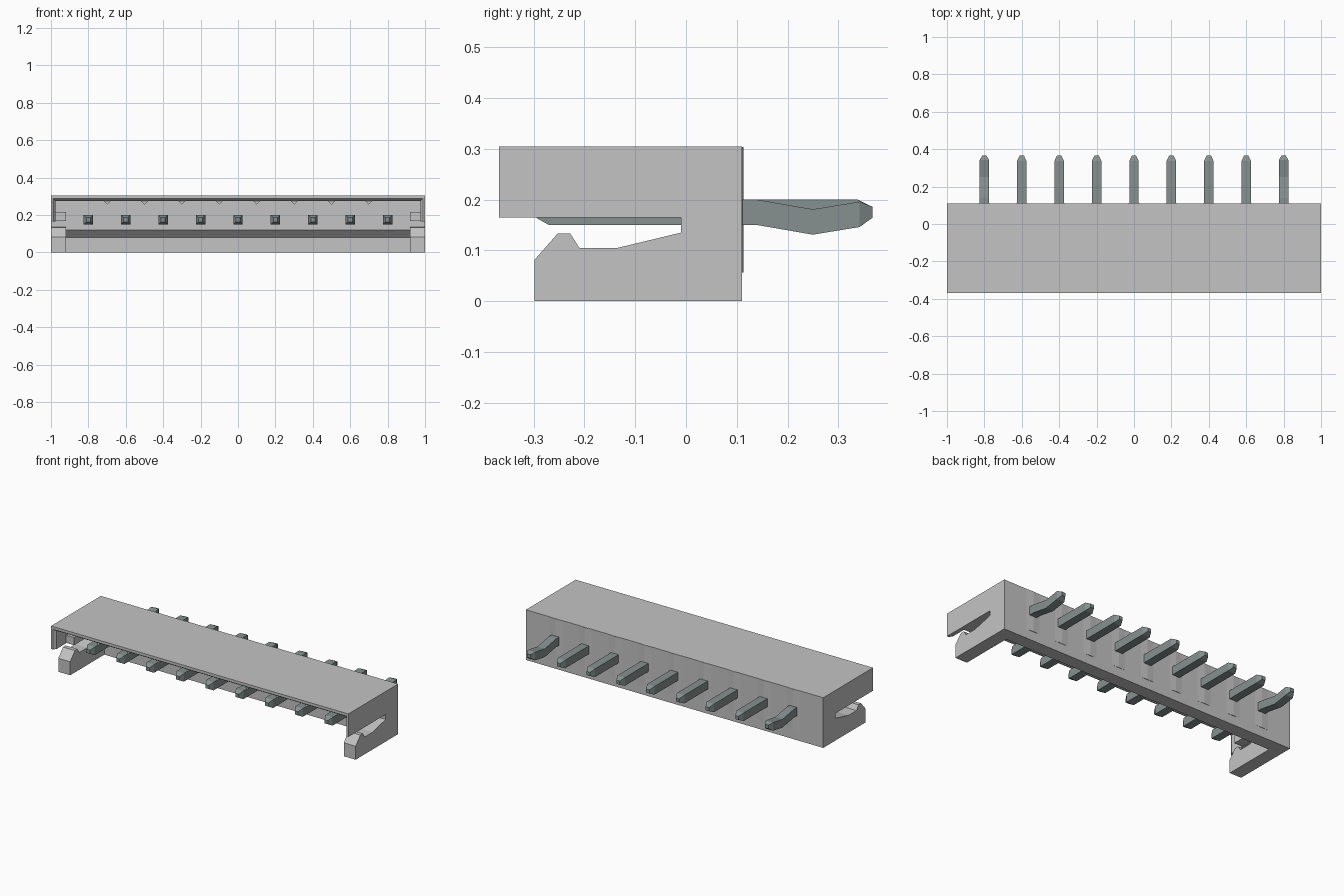
import bpy
import bmesh

default = bpy.data.objects.get("Cube")
if default:
    bpy.data.objects.remove(default, do_unlink=True)


def material(name, color):
    m = bpy.data.materials.new(name)
    m.use_nodes = True
    m.diffuse_color = (*color, 1)
    m.node_tree.nodes["Principled BSDF"].inputs["Base Color"].default_value = (*color, 1)
    return m


PLASTIC = material("light grey plastic", (0.55, 0.55, 0.55))
METAL = material("grey green metal", (0.24, 0.285, 0.28))


def loft(name, rings, mat):
    """Skin a row of matching closed rings and cap both ends."""
    bm = bmesh.new()
    rows = [[bm.verts.new(p) for p in ring] for ring in rings]
    n = len(rows[0])
    for a, b in zip(rows, rows[1:]):
        for i in range(n):
            j = (i + 1) % n
            bm.faces.new((a[i], a[j], b[j], b[i]))
    bm.faces.new(rows[0][::-1])
    bm.faces.new(rows[-1])
    bmesh.ops.recalc_face_normals(bm, faces=bm.faces)
    mesh = bpy.data.meshes.new(name)
    bm.to_mesh(mesh)
    bm.free()
    mesh.materials.append(mat)
    obj = bpy.data.objects.new(name, mesh)
    bpy.context.collection.objects.link(obj)
    return obj


def extrude_x(name, profile, x0, x1):
    return loft(name, [[(x, y, z) for y, z in profile] for x in (x0, x1)], PLASTIC)


def extrude_z(name, plan, z0, z1):
    return loft(name, [[(x, y, z) for x, y in plan] for z in (z0, z1)], PLASTIC)


# Back wall with an undercut foot, and the roof with a lead-in edge
extrude_x("back_wall", [(0.11, 0), (0.11, 0.305), (-0.01, 0.305), (-0.01, 0.12),
                        (0.03, 0.08), (0.03, 0)], -1, 1)
extrude_x("roof", [(-0.01, 0.305), (-0.368, 0.305), (-0.368, 0.288),
                   (-0.35, 0.276), (-0.01, 0.276)], -1, 1)

# End walls, latch arms and guide blocks, one set per side
arm = [(-0.298, 0), (0.11, 0), (0.11, 0.135), (-0.01, 0.135), (-0.135, 0.105),
       (-0.21, 0.105), (-0.228, 0.133), (-0.253, 0.133), (-0.298, 0.082)]
for s, side in ((1, "left"), (-1, "right")):
    extrude_x(side + "_latch_arm", arm, s * 0.92, s)
    extrude_z(side + "_end_wall", [(s * 0.988, -0.368), (s, -0.368), (s, -0.01),
                                   (s * 0.975, -0.01), (s * 0.975, -0.35)], 0.165, 0.305)
    extrude_x(side + "_guide_block", [(-0.26, 0.168), (-0.01, 0.168),
                                      (-0.01, 0.215), (-0.26, 0.215)], s * 0.92, s * 0.985)

# Small triangular ribs under the roof
for i in range(8):
    x = -0.7 + 0.2 * i
    rib = [(x - 0.022, 0.278), (x + 0.022, 0.278), (x, 0.256)]
    loft(f"roof_rib_{i + 1}", [[(px, y, pz) for px, pz in rib] for y in (-0.34, -0.01)], PLASTIC)

# Pins as (y, centre height, half size); the two outer ones are kinked
straight = [(-0.295, 0.175, 0.011), (-0.27, 0.175, 0.025),
            (0.338, 0.175, 0.025), (0.367, 0.175, 0.011)]
kinked = straight[:2] + [(0.14, 0.175, 0.025), (0.25, 0.156, 0.025),
                         (0.342, 0.171, 0.025), (0.367, 0.175, 0.011)]
for i in range(9):
    x = -0.8 + 0.2 * i
    path = kinked if i in (0, 8) else straight
    loft(f"pin_{i + 1}", [[(x - h, y, z - h), (x + h, y, z - h), (x + h, y, z + h), (x - h, y, z + h)]
                          for y, z, h in path], METAL)
    # Shallow ridge on the back wall around the pin
    extrude_z(f"back_ridge_{i + 1}", [(x - 0.06, 0.109), (x + 0.06, 0.109), (x, 0.113)], 0.056, 0.304)
